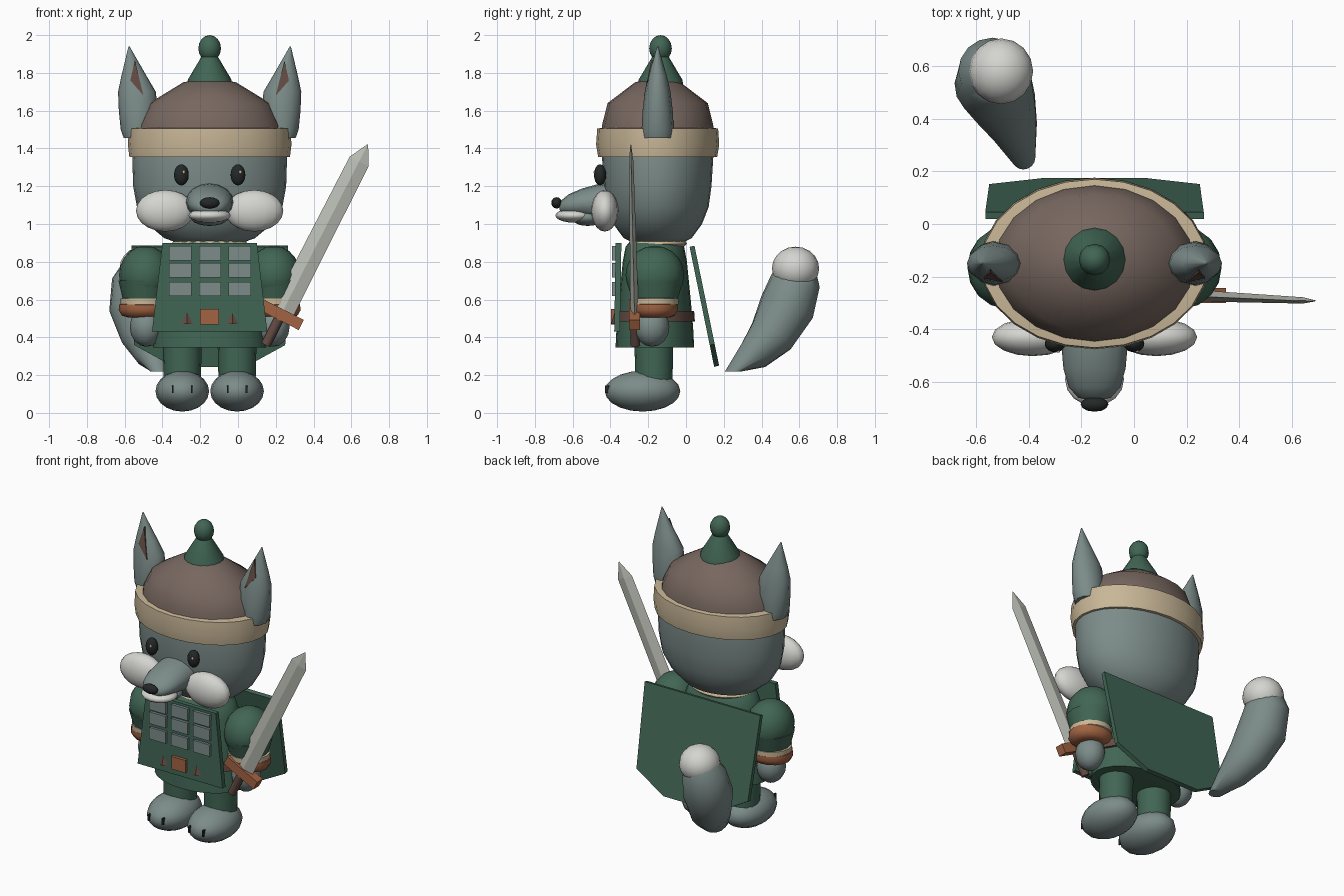
import bpy, bmesh, math
from mathutils import Vector, Matrix

CX, CY = -0.15, -0.15      # body axis


def material(name, r, g, b):
    m = bpy.data.materials.new(name)
    m.diffuse_color = (r, g, b, 1)
    return m


FUR = material("grey fur", 0.20, 0.262, 0.252)
GREEN = material("green cloth", 0.053, 0.132, 0.09)
BROWN = material("hat brown", 0.185, 0.135, 0.115)
CREAM = material("cream trim", 0.58, 0.47, 0.31)
WHITE = material("white fur", 0.66, 0.66, 0.63)
LEATHER = material("tan leather", 0.36, 0.125, 0.055)
DARK = material("dark brown", 0.125, 0.07, 0.055)
BLACK = material("black", 0.018, 0.021, 0.021)
STEEL = material("steel", 0.50, 0.52, 0.46)


def finish(name, bm, mat, angle=50):
    bmesh.ops.recalc_face_normals(bm, faces=bm.faces)
    me = bpy.data.meshes.new(name)
    bm.to_mesh(me)
    bm.free()
    me.materials.append(mat)
    ob = bpy.data.objects.new(name, me)
    bpy.context.collection.objects.link(ob)
    if angle:
        bpy.ops.object.select_all(action='DESELECT')
        bpy.context.view_layer.objects.active = ob
        ob.select_set(True)
        bpy.ops.object.shade_smooth_by_angle(angle=math.radians(angle))
    return ob


def loft(name, rings, mat, n=20, angle=50):
    """Skin rings given as (centre, u axis, v axis)."""
    bm = bmesh.new()
    loops = []
    for c, u, v in rings:
        c, u, v = Vector(c), Vector(u), Vector(v)
        loops.append([bm.verts.new(c + u * math.cos(2 * math.pi * i / n) + v * math.sin(2 * math.pi * i / n))
                      for i in range(n)])
    for a, b in zip(loops, loops[1:]):
        for i in range(n):
            bm.faces.new((a[i], a[(i + 1) % n], b[(i + 1) % n], b[i]))
    bm.faces.new(loops[0])
    bm.faces.new(loops[-1])
    return finish(name, bm, mat, angle)


def lathe(name, rows, mat, x=CX, y=CY, n=20, angle=50):
    """Rows of (z, x radius, y radius)."""
    return loft(name, [((x, y, z), (rx, 0, 0), (0, ry, 0)) for z, rx, ry in rows], mat, n, angle)


def ball(name, c, r, mat, u=16, v=10):
    bm = bmesh.new()
    bmesh.ops.create_uvsphere(bm, u_segments=u, v_segments=v, radius=1,
                              matrix=Matrix.Translation(c) @ Matrix.Diagonal((*r, 1)))
    return finish(name, bm, mat, 60)


def box(name, c, size, mat, rot=0):
    bm = bmesh.new()
    bmesh.ops.create_cube(bm, size=1, matrix=Matrix.Translation(c) @ Matrix.Rotation(rot, 4, 'Y')
                          @ Matrix.Diagonal((*size, 1)))
    return finish(name, bm, mat, 0)


def plate(name, pts, offset, mat):
    """Flat polygon thickened along offset."""
    bm = bmesh.new()
    f = bm.faces.new([bm.verts.new(p) for p in pts])
    ext = bmesh.ops.extrude_face_region(bm, geom=[f], use_keep_orig=True)
    bmesh.ops.translate(bm, vec=offset, verts=[g for g in ext['geom'] if isinstance(g, bmesh.types.BMVert)])
    return finish(name, bm, mat, 0)


# Head
lathe("head", [(0.90, 0.17, 0.13), (0.925, 0.24, 0.18), (1.0, 0.33, 0.235), (1.09, 0.385, 0.27),
               (1.2, 0.405, 0.285), (1.36, 0.41, 0.295), (1.5, 0.38, 0.28)], FUR, n=28)

# Hat: dome, rolled brim, spike and bobble
lathe("hat_dome", [(1.48, 0.385, 0.30), (1.53, 0.375, 0.293), (1.64, 0.32, 0.265),
                   (1.75, 0.14, 0.12), (1.77, 0.03, 0.03)], BROWN, n=20)
lathe("hat_brim", [(1.355, 0.40, 0.29), (1.355, 0.425, 0.315), (1.42, 0.433, 0.326), (1.505, 0.428, 0.32),
                   (1.51, 0.37, 0.29)], CREAM, n=24)
lathe("hat_spike", [(1.74, 0.12, 0.12), (1.765, 0.115, 0.115), (1.9, 0.035, 0.035)], GREEN, y=-0.135, n=16)
ball("hat_bobble", (CX, -0.135, 1.93), (0.06, 0.06, 0.07), GREEN, 12, 8)

# Snout, jaw and nose
loft("snout", [((CX, y, z), (rx, 0, 0), (0, 0, rz)) for y, z, rx, rz in
               [(-0.38, 1.11, 0.13, 0.11), (-0.47, 1.115, 0.125, 0.095), (-0.55, 1.11, 0.118, 0.078),
                (-0.62, 1.10, 0.098, 0.058), (-0.66, 1.09, 0.062, 0.035), (-0.67, 1.09, 0.02, 0.012)]], FUR, 16)
ball("jaw", (CX, -0.59, 1.045), (0.112, 0.102, 0.038), WHITE)
ball("chin", (CX, -0.52, 1.035), (0.1, 0.09, 0.045), FUR)
ball("nose", (CX, -0.685, 1.112), (0.053, 0.028, 0.03), BLACK, 12, 8)

for s, side in ((-1, "left"), (1, "right")):
    def X(d):
        return CX + s * d

    # Ears with inner patch
    loft("ear_" + side, [((X(d), CY, z), (rx, 0, 0), (0, ry, 0)) for z, d, rx, ry in
                         [(1.455, 0.38, 0.075, 0.08), (1.5, 0.383, 0.088, 0.085), (1.60, 0.378, 0.103, 0.08),
                          (1.70, 0.385, 0.10, 0.068), (1.78, 0.40, 0.068, 0.05), (1.94, 0.427, 0.003, 0.003)]],
         FUR, 12)
    plate("inner_ear_" + side, [(X(0.396), -0.184, 1.865), (X(0.42), -0.206, 1.76), (X(0.35), -0.222, 1.68)],
          (0, 0.035, 0), DARK)
    # Eyes and cheeks
    ball("eye_" + side, (X(0.15), -0.455, 1.26), (0.039, 0.032, 0.056), BLACK)
    ball("eye_glint_" + side, (X(0.15) + 0.012, -0.483, 1.275), (0.008, 0.006, 0.01), CREAM, 8, 6)
    ball("cheek_" + side, (X(0.235), -0.43, 1.07), (0.155, 0.072, 0.11), WHITE)
    # Arms
    ball("sleeve_" + side, (X(0.34), -0.165, 0.73), (0.14, 0.155, 0.155), GREEN)
    lathe("upper_arm_" + side, [(0.58, 0.11, 0.115), (0.70, 0.138, 0.15)], GREEN, X(0.345), -0.165, 16)
    lathe("cuff_" + side, [(0.565, 0.11, 0.11), (0.575, 0.127, 0.125), (0.605, 0.127, 0.125),
                           (0.612, 0.1, 0.1)], CREAM, X(0.345), -0.165, 16)
    lathe("bracer_" + side, [(0.505, 0.085, 0.08), (0.515, 0.12, 0.105), (0.545, 0.137, 0.122),
                             (0.575, 0.133, 0.118), (0.58, 0.1, 0.1)], LEATHER, X(0.345), -0.165, 16)
    ball("hand_" + side, (X(0.335), -0.18, 0.455), (0.088, 0.092, 0.105), FUR, 12, 8)
    # Legs, feet and toe marks
    lathe("leg_" + side, [(0.15, 0.098, 0.098), (0.42, 0.104, 0.104)], GREEN, X(0.145), -0.17, 16)
    ball("foot_" + side, (X(0.145), -0.23, 0.115), (0.142, 0.2, 0.108), FUR)
    for t in (-0.05, 0.05):
        box("toe_mark", (X(0.145) + t, -0.408, 0.125), (0.009, 0.04, 0.04), BLACK)
    # Pyramid studs beside the buckle
    loft("stud_" + side, [((X(0.12), -0.376, 0.47), (0.038, 0, 0), (0, 0.02, 0)),
                          ((X(0.12), -0.376, 0.53), (0.004, 0, 0), (0, 0.003, 0))], DARK, 4, 0)

# Tunic, collar, belt
lathe("tunic", [(0.345, 0.25, 0.17), (0.347, 0.30, 0.208), (0.45, 0.292, 0.203), (0.6, 0.265, 0.19),
                (0.8, 0.25, 0.17), (0.88, 0.22, 0.155), (0.92, 0.16, 0.12)], GREEN, y=-0.165, n=24)
lathe("collar", [(0.88, 0.18, 0.14), (0.895, 0.2, 0.155), (0.915, 0.19, 0.145), (0.93, 0.15, 0.11)],
      CREAM, y=-0.15)
lathe("belt", [(0.485, 0.27, 0.19), (0.485, 0.302, 0.212), (0.54, 0.295, 0.208), (0.54, 0.26, 0.185)],
      DARK, y=-0.165, n=24)

# Apron with nine armour plates and buckle
plate("apron", [(CX - 0.25, -0.372, 0.90), (CX + 0.25, -0.372, 0.90), (CX + 0.305, -0.38, 0.43),
                (CX - 0.305, -0.38, 0.43)], (0, 0.03, 0), GREEN)
for x in (-0.305, -0.148, 0.01):
    for z in (0.846, 0.756, 0.656):
        box("armour_plate", (x, -0.38, z), (0.118, 0.022, 0.076), FUR)
box("buckle", (CX, -0.383, 0.51), (0.1, 0.03, 0.082), LEATHER)

# Sword along a tilted axis
TILT = math.radians(27)
AX = Vector((math.sin(TILT), -0.02, math.cos(TILT)))
SIDE = Vector((math.cos(TILT), 0, -math.sin(TILT)))
HILT = Vector((0.228, -0.272, 0.52))
loft("sword_blade", [(HILT + AX * d, SIDE * w, (0, t, 0)) for d, w, t in
                     [(0.0, 0.062, 0.022), (0.91, 0.056, 0.012), (1.01, 0.003, 0.002)]], STEEL, 4, 0)
box("sword_guard", HILT, (0.24, 0.058, 0.06), LEATHER, TILT)
loft("sword_handle", [(HILT - AX * d, SIDE * 0.026, (0, 0.026, 0)) for d in (0.0, 0.18)], DARK, 10)

# Back shield, leaning out at the bottom
outline = [(-0.415, 0.885), (0.415, 0.885), (0.40, 0.365), (0.19, 0.25), (-0.19, 0.25), (-0.40, 0.365)]
plate("back_shield", [(CX + x, 0.045 + (0.885 - z) * 0.205, z) for x, z in outline], (0, -0.026, -0.006), GREEN)

# Tail: tapering tube and pale tip
path = [((-0.42, 0.252, 0.22), 0.045), ((-0.455, 0.36, 0.31), 0.09), ((-0.495, 0.455, 0.41), 0.125),
        ((-0.535, 0.535, 0.56), 0.148), ((-0.535, 0.58, 0.70), 0.132), ((-0.52, 0.585, 0.75), 0.105)]
rings = []
for i, (p, r) in enumerate(path):
    t = Vector(path[min(i + 1, 5)][0]) - Vector(path[max(i - 1, 0)][0])
    if i == 0:
        t = Vector((0, 0, 1))
    u = Vector((0, 1, 0)).cross(t).normalized()
    rings.append((p, u * r, t.cross(u).normalized() * r))
loft("tail", rings, FUR, 16, 60)
ball("tail_tip", (-0.505, 0.58, 0.765), (0.122, 0.125, 0.115), WHITE)
